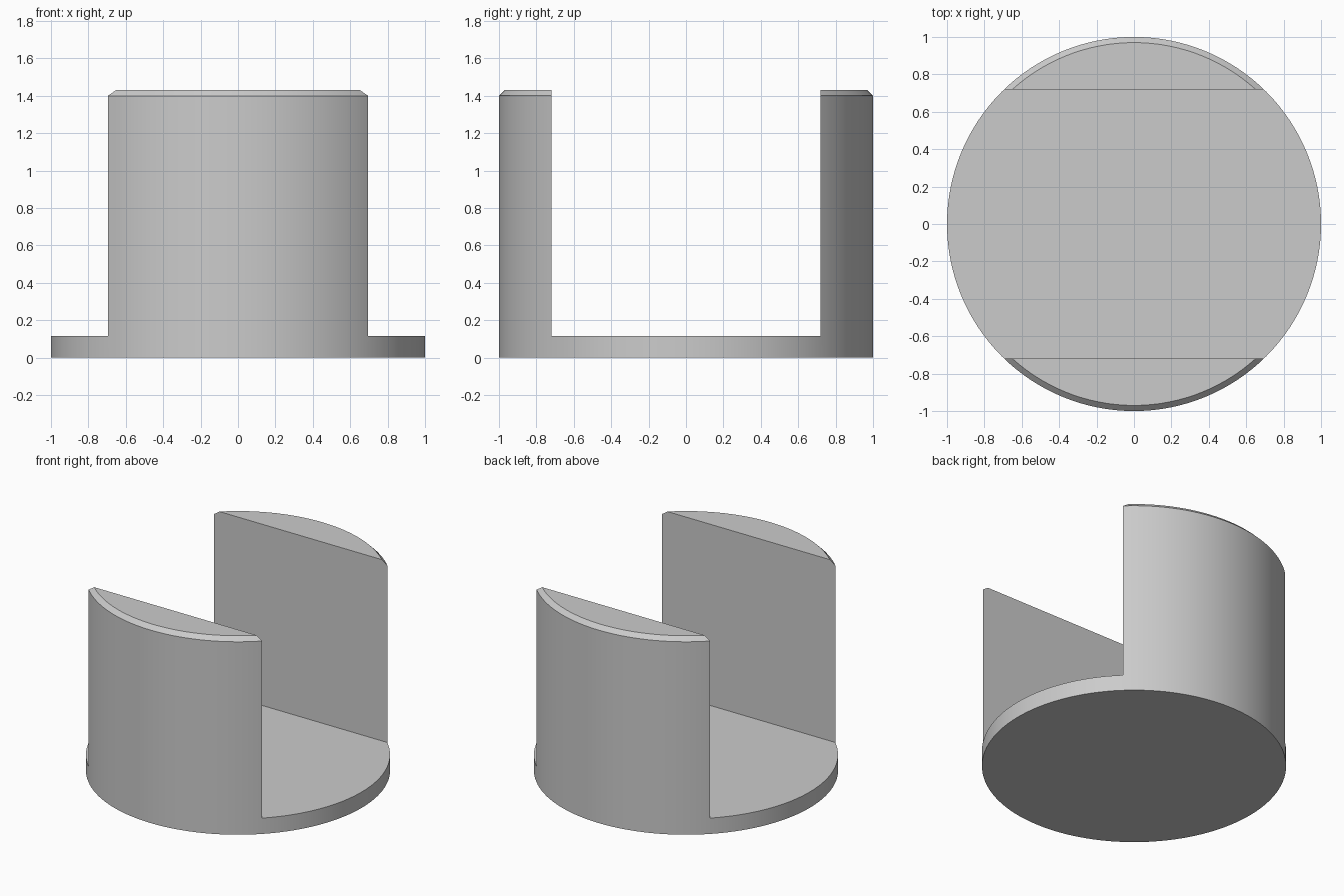
import bpy, bmesh, math

if "Cube" in bpy.data.objects:
    bpy.data.objects.remove(bpy.data.objects["Cube"])

RADIUS, HEIGHT, CHAMFER = 1.0, 1.43, 0.03
FLOOR, SLOT_HALF = 0.115, 0.718
SEGMENTS = 128

# Round body with a chamfered top rim
bpy.ops.mesh.primitive_cylinder_add(vertices=SEGMENTS, radius=RADIUS, depth=HEIGHT,
                                    location=(0, 0, HEIGHT / 2))
body = bpy.context.object
body.name = "slotted_cup"
bm = bmesh.new()
bm.from_mesh(body.data)
rim = [e for e in bm.edges if all(v.co.z > 0 for v in e.verts)]
bmesh.ops.bevel(bm, geom=rim, offset=CHAMFER, offset_type='OFFSET', segments=1,
                affect='EDGES')
bm.to_mesh(body.data)
bm.free()

# Wide slot running through along x, leaving two walls on a thin floor
bpy.ops.mesh.primitive_cube_add(size=2, location=(0, 0, FLOOR + 1))
cutter = bpy.context.object
cutter.name = "slot_cutter"
cutter.scale = (1.5, SLOT_HALF, 1)
cutter.hide_render = True

slot = body.modifiers.new("slot", 'BOOLEAN')
slot.operation = 'DIFFERENCE'
slot.solver = 'EXACT'
slot.object = cutter

# Apply the cut, drop the cutter and shade the curved wall smooth
bpy.ops.object.select_all(action='DESELECT')
body.select_set(True)
bpy.context.view_layer.objects.active = body
bpy.ops.object.modifier_apply(modifier=slot.name)
bpy.data.objects.remove(cutter)
bpy.ops.object.shade_smooth_by_angle(angle=math.radians(30))
